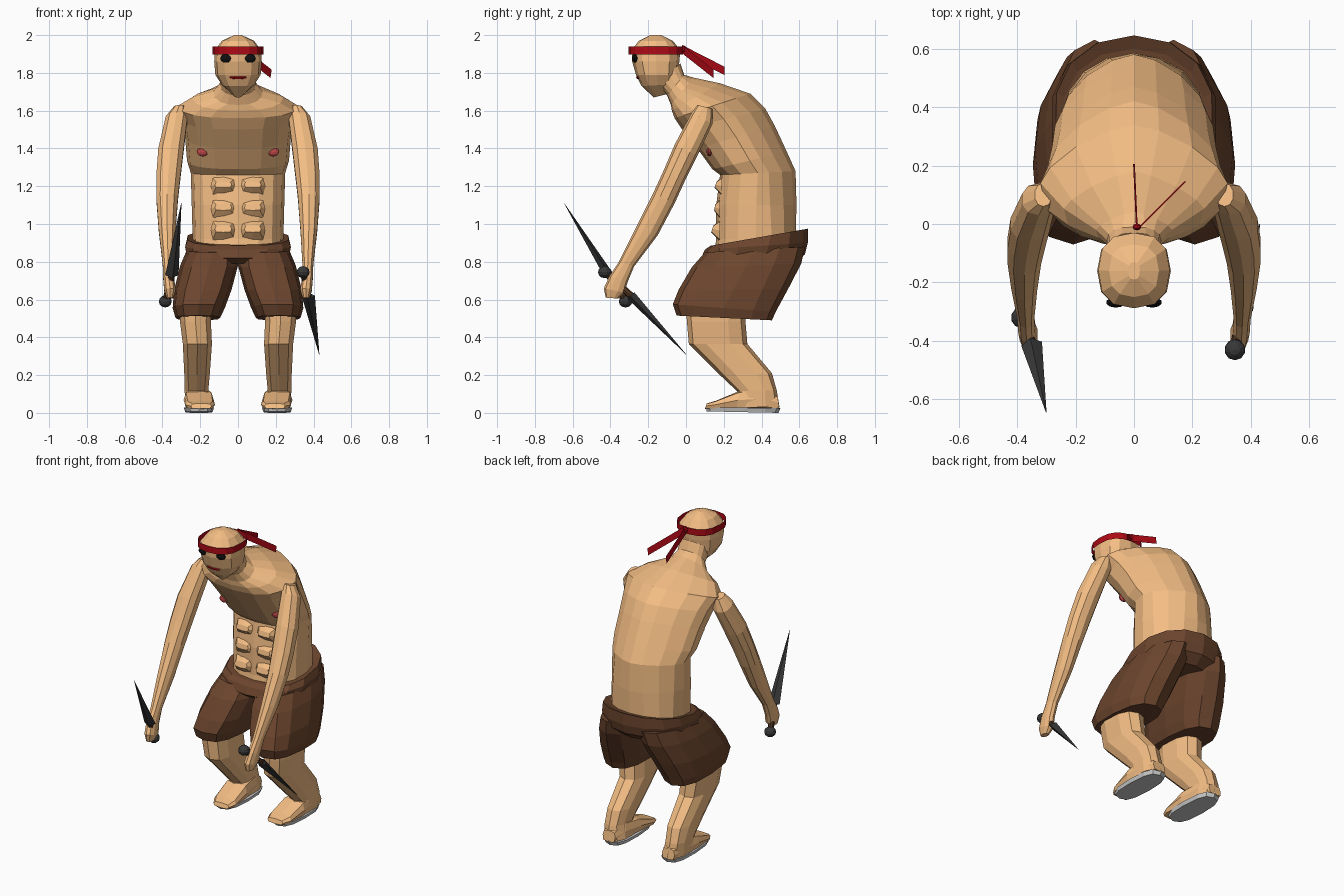
import bpy, bmesh, math
from mathutils import Vector
from mathutils.bvhtree import BVHTree


def material(name, rgb):
    m = bpy.data.materials.new(name)
    m.diffuse_color = (*rgb, 1)
    return m


SKIN = material("skin", (0.90, 0.51, 0.23))
BROWN = material("brown_cloth", (0.15, 0.06, 0.027))
RED = material("red_cloth", (0.42, 0.003, 0.008))
PINK = material("pink", (0.5, 0.06, 0.06))
BLACK = material("black", (0.005, 0.005, 0.005))
STEEL = material("dark_steel", (0.04, 0.04, 0.04))
WOOD = material("grip_wood", (0.08, 0.035, 0.015))


def mesh_object(name, verts, faces, mat):
    me = bpy.data.meshes.new(name)
    me.from_pydata([tuple(v) for v in verts], [], faces)
    bm = bmesh.new()
    bm.from_mesh(me)
    bmesh.ops.recalc_face_normals(bm, faces=bm.faces)
    bm.to_mesh(me)
    bm.free()
    ob = bpy.data.objects.new(name, me)
    bpy.context.collection.objects.link(ob)
    if mat:
        me.materials.append(mat)
    return ob


def spow(v, e):
    return math.copysign(abs(v) ** e, v) if abs(v) > 1e-6 else 0


def loft(name, rings, mat, n=12, p=2.4, side=1, caps=True):
    """Each ring: front y,z, back y,z, half width, centre x, optional back squareness."""
    verts, faces = [], []
    for fy, fz, by, bz, w, cx, *back in rings:
        a, b = Vector((0, fy, fz)), Vector((0, by, bz))
        for i in range(n):
            t = 2 * math.pi * i / n
            c, s = math.cos(t), math.sin(t)
            e = 2 / (back[0] if back and c < -1e-6 else p)
            v = (a + b) / 2 + (a - b) / 2 * spow(c, e)
            v.x = side * (cx + w * spow(s, e))
            verts.append(v)
    for r in range(len(rings) - 1):
        for i in range(n):
            j = (i + 1) % n
            faces.append((r * n + i, r * n + j, (r + 1) * n + j, (r + 1) * n + i))
    if caps:
        faces.append(tuple(reversed(range(n))))
        faces.append(tuple(range(len(verts) - n, len(verts))))
    return mesh_object(name, verts, faces, mat)


def ball(name, loc, scale, mat, seg=10):
    bpy.ops.mesh.primitive_uv_sphere_add(segments=seg, ring_count=6, location=loc)
    ob = bpy.context.object
    ob.name, ob.scale = name, scale
    ob.data.materials.append(mat)
    return ob


def rod(name, a, b, r1, r2, mat, sides=4, flat=1.0):
    a, b = Vector(a), Vector(b)
    bpy.ops.mesh.primitive_cone_add(vertices=sides, radius1=r1, radius2=r2,
                                    depth=(b - a).length, location=(a + b) / 2)
    ob = bpy.context.object
    ob.name = name
    ob.rotation_euler = (b - a).to_track_quat('Z', 'X').to_euler()
    ob.scale.x = flat
    ob.data.materials.append(mat)
    return ob


# Hunched torso and neck, with a ridged back
torso = loft("torso", [
    (.15, .85, .57, .85, .235, 0, 2.3), (.16, .92, .58, .92, .24, 0, 2.1),
    (.16, 1.1, .585, 1.1, .245, 0, 1.8), (.18, 1.26, .58, 1.28, .25, 0, 1.55),
    (.14, 1.29, .535, 1.38, .27, 0, 1.5), (.06, 1.40, .47, 1.52, .28, 0, 1.5),
    (-.02, 1.50, .42, 1.61, .295, 0, 1.5), (-.06, 1.56, .34, 1.69, .32, 0, 1.45),
    (-.075, 1.60, .18, 1.745, .24, 0, 1.35), (-.08, 1.63, .04, 1.775, .13, 0, 1.4),
    (-.10, 1.68, -.01, 1.79, .092, 0), (-.16, 1.74, -.03, 1.85, .09, 0)], SKIN, 16)

# Head, widest at the temples, pointed chin
loft("head", [
    (-.17, 1.67, -.09, 1.69, .02, 0), (-.235, 1.73, -.06, 1.74, .085, 0),
    (-.265, 1.79, -.045, 1.79, .12, 0), (-.285, 1.86, -.035, 1.86, .126, 0),
    (-.288, 1.92, -.03, 1.92, .122, 0), (-.25, 1.97, -.07, 1.97, .085, 0),
    (-.19, 2.0, -.13, 2.0, .02, 0)], SKIN, 12, 2.5)
# Thin cloth headband with knot and two tails
loft("headband", [
    (-.305, 1.898, -.015, 1.898, .134, 0), (-.305, 1.94, -.015, 1.94, .134, 0)],
    RED, 16, 2.5, caps=False)
ball("headband_knot", (0.01, -.01, 1.925), (.015, .012, .02), RED, 8)
for tag, end in (("side", (.175, .145, 1.795)), ("rear", (.0, .205, 1.81))):
    a, b, up = Vector((.01, -.02, 1.925)), Vector(end), Vector((.003, 0, .022))
    mesh_object("headband_tail_" + tag, [a - up, b - up, b + up, a + up], [(0, 1, 2, 3)], RED)
ball("mouth", (0, -.25, 1.776), (.05, .014, .009), RED)

# Surface lookup for chest details
tree = BVHTree.FromPolygons([v.co for v in torso.data.vertices],
                            [p.vertices for p in torso.data.polygons])


def front_y(x, z):
    return tree.ray_cast(Vector((x, -1, z)), Vector((0, 1, 0)))[0].y


for side, tag in ((-1, "right"), (1, "left")):
    ball("eye_" + tag, (side * .062, -.268, 1.877), (.034, .018, .024), BLACK)
    ball("nipple_" + tag, (side * .187, front_y(.187, 1.382), 1.382), (.032, .014, .024), PINK)
    # Abdominal blocks
    for i, (z, h, d) in enumerate(((1.20, .04, .05), (1.08, .04, .035), (.965, .045, .06))):
        y = front_y(.075, z)
        loft(f"abdominal_{tag}_{i}", [
            (y + .01, z - h - .012, y + .01, z + h + .012, .07, .075),
            (y - d * .6, z - h * .2, y - d * .4, z + h * .6, .045, .078)], SKIN, 8, 4, side)
    # Arm with fist
    loft("arm_" + tag, [
        (.06, 1.63, .14, 1.61, .03, .31), (.03, 1.59, .14, 1.53, .06, .325),
        (-.06, 1.42, .06, 1.36, .07, .355), (-.12, 1.28, -.005, 1.23, .067, .368),
        (-.175, 1.16, -.06, 1.11, .06, .375), (-.265, .98, -.15, .94, .046, .375),
        (-.355, .80, -.275, .775, .03, .37), (-.405, .725, -.31, .69, .03, .367),
        (-.435, .66, -.325, .635, .032, .36), (-.425, .61, -.36, .605, .018, .36)],
        SKIN, 10, 2.2, side)
    # Lower leg and foot
    loft("lower_leg_" + tag, [
        (.0, .56, .31, .54, .088, .225), (.005, .48, .315, .48, .085, .225),
        (.015, .365, .325, .365, .08, .215), (.18, .20, .455, .21, .07, .217),
        (.27, .115, .48, .12, .065, .22), (.25, .03, .495, .03, .07, .21)], SKIN, 10, 2.6, side)
    loft("foot_" + tag, [
        (.10, .022, .11, .05, .055, .195), (.14, .02, .16, .065, .078, .2),
        (.27, .02, .28, .115, .08, .208), (.42, .02, .40, .13, .065, .212),
        (.495, .02, .485, .09, .045, .215)], SKIN, 8, 4, side)
    loft("sole_" + tag, [
        (.11, .008, .49, .0, .072, .207), (.105, .03, .50, .025, .08, .207)], None, 12, 2.8, side)
    # Shorts leg
    loft("shorts_leg_" + tag, [
        (.10, .85, .63, .88, .135, .135, 2.0), (.03, .77, .61, .79, .153, .153, 2.0),
        (-.04, .65, .54, .655, .152, .186, 2.2), (-.07, .575, .475, .535, .138, .208, 2.4),
        (-.05, .515, .455, .49, .118, .213, 2.5)], BROWN, 12, 2.8, side)

# Shorts seat and waist
loft("shorts_seat", [
    (.12, .79, .57, .79, .22, 0, 2.1), (.08, .82, .63, .84, .275, 0, 2.1),
    (.10, .865, .645, .90, .285, 0, 2.1), (.13, .885, .645, .975, .272, 0, 2.1),
    (.16, .89, .60, .955, .245, 0, 2.1)], BROWN, 14, 2.8)

# Two daggers, one raised and one lowered: pommel, guard point, tip
for tag, pommel, guard, tip in (
        ("raised", (-.385, -.32, .59), (-.35, -.41, .73), (-.30, -.645, 1.11)),
        ("lowered", (.345, -.43, .745), (.372, -.29, .62), (.43, .0, .31))):
    p, g = Vector(pommel), Vector(guard)
    ball("dagger_pommel_" + tag, p, (.036, .036, .032), STEEL)
    rod("dagger_grip_" + tag, p, g, .018, .018, WOOD, 8)
    rod("dagger_blade_" + tag, g, tip, .036, .001, STEEL, 4, .7)
